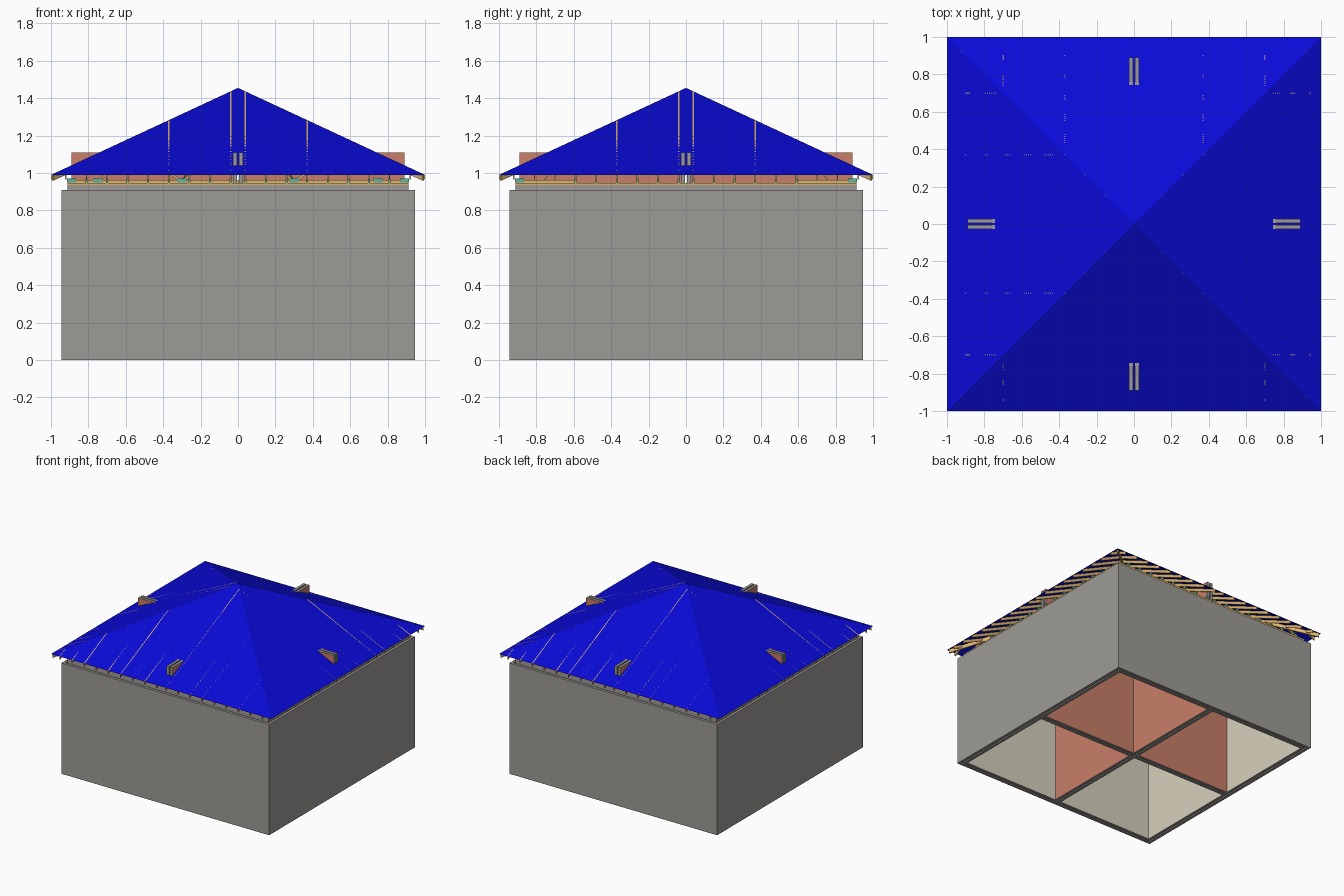
import bpy, bmesh
from mathutils import Vector

if "Cube" in bpy.data.objects:
    bpy.data.objects.remove(bpy.data.objects["Cube"])


def material(name, rgb):
    m = bpy.data.materials.new(name)
    m.diffuse_color = (*rgb, 1)
    m.use_nodes = True
    m.node_tree.nodes["Principled BSDF"].inputs["Base Color"].default_value = m.diffuse_color
    return m


GREY = material("concrete grey", (0.34, 0.33, 0.31))
BLUE = material("roof blue", (0.003, 0.003, 0.68))
WOOD = material("timber", (0.72, 0.46, 0.16))
BRICK = material("brick red", (0.58, 0.21, 0.14))
CREAM = material("plaster cream", (0.68, 0.63, 0.51))
GREEN = material("plate green", (0.12, 0.45, 0.32))


def finish(name, bm, mats, rule=None, recalc=True):
    if recalc:
        bmesh.ops.recalc_face_normals(bm, faces=bm.faces[:])
    bm.normal_update()
    if rule:
        for f in bm.faces:
            f.material_index = rule(f)
    me = bpy.data.meshes.new(name)
    bm.to_mesh(me)
    bm.free()
    for m in mats:
        me.materials.append(m)
    ob = bpy.data.objects.new(name, me)
    bpy.context.collection.objects.link(ob)
    return ob


def hexa(bm, bottom, top):
    b = [bm.verts.new(p) for p in bottom]
    t = [bm.verts.new(p) for p in top]
    bm.faces.new(b[::-1])
    bm.faces.new(t)
    for i in range(4):
        j = (i + 1) % 4
        bm.faces.new((b[i], b[j], t[j], t[i]))


def box(bm, x0, x1, y0, y1, z0, z1):
    c = [(x0, y0), (x1, y0), (x1, y1), (x0, y1)]
    hexa(bm, [(x, y, z0) for x, y in c], [(x, y, z1) for x, y in c])


def beam(bm, p, q, width, depth):
    """Timber whose top edge runs p to q, with plumb-cut ends."""
    p, q = Vector(p), Vector(q)
    d = q - p
    s = Vector((-d.y, d.x, 0)).normalized() * width / 2
    top = [p - s, q - s, q + s, p + s]
    hexa(bm, [v - Vector((0, 0, depth)) for v in top], top)


def ring(name, r_out, r_in, z0, z1, mats, rule=None):
    """Square wall ring."""
    bm = bmesh.new()
    loops = [[bm.verts.new((sx * r, sy * r, z))
              for sx, sy in ((-1, -1), (1, -1), (1, 1), (-1, 1))]
             for r, z in ((r_out, z0), (r_out, z1), (r_in, z1), (r_in, z0))]
    for k in range(4):
        a, b = loops[k], loops[(k + 1) % 4]
        for i in range(4):
            j = (i + 1) % 4
            bm.faces.new((a[i], a[j], b[j], b[i]))
    return finish(name, bm, mats, rule)


# Cavity walls, plaster on the room side, and timber wall plate
ring("outer_wall", 0.945, 0.923, 0, 0.91, [GREY])
ring("inner_wall", 0.912, 0.89, 0, 0.935, [GREY, CREAM],
     lambda f: int(f.normal.dot(f.calc_center_median()) < -0.5))
ring("wall_plate", 0.912, 0.89, 0.935, 0.947, [WOOD])

# Crossing double-leaf partitions, brick on the room sides
for name, swap in (("cross_partition", False), ("long_partition", True)):
    bm = bmesh.new()
    for su in (-1, 1):
        for sv in (-1, 1):
            u = sorted((su * (0.027 if swap else 0.005), su * 0.89))
            v = sorted((sv * 0.005, sv * 0.027))
            box(bm, *((*v, *u) if swap else (*u, *v)), 0, 1.11)
    axis = 0 if swap else 1
    finish(name, bm, [GREY, BRICK],
           lambda f: int(f.normal[axis] * f.calc_center_median()[axis] > 0.02))


def roof_z(r):
    return 0.99 + 0.465 * (1 - r)


# Pyramid roof sheet
bm = bmesh.new()
eave = [bm.verts.new((x, y, roof_z(1))) for x, y in ((-1, -1), (1, -1), (1, 1), (-1, 1))]
apex = bm.verts.new((0, 0, roof_z(0)))
for i in range(4):
    bm.faces.new((eave[i], eave[(i + 1) % 4], apex))
finish("roof_sheet", bm, [BLUE], recalc=False)

SPACING = [s * (0.04 + 0.11 * k) for k in range(9) for s in (-1, 1)]
TIE = 0.962
W = 0.008

# Rafters on all four slopes, each ending at a hip
bm = bmesh.new()
for c in SPACING:
    r = abs(c)
    for s in (-1, 1):
        beam(bm, (s, c, roof_z(1)), (s * r, c, roof_z(r)), W, 0.024)
        beam(bm, (c, s, roof_z(1)), (c, s * r, roof_z(r)), W, 0.024)
finish("rafters", bm, [WOOD])

# Hip rafters
bm = bmesh.new()
for sx in (-1, 1):
    for sy in (-1, 1):
        beam(bm, (sx * 0.99, sy * 0.99, roof_z(0.99) - 0.005), (0, 0, roof_z(0) - 0.005), 0.012, 0.03)
finish("hip_rafters", bm, [WOOD])

# Main trusses: tie, flat top chord and webs, with joint plates
ties, webs, plates = bmesh.new(), bmesh.new(), bmesh.new()
for c in SPACING:
    r = abs(c)
    if r < 0.6:
        beam(ties, (-0.91, c, TIE), (0.91, c, TIE), W, 0.015)
        beam(ties, (-r, c, roof_z(r) - 0.003), (r, c, roof_z(r) - 0.003), W, 0.02)
        for s in (-1, 1):
            top = roof_z(0.6) - 0.012
            mid = roof_z(max(r, 0.05)) - 0.015
            beam(webs, (s * 0.75, c, TIE), (s * 0.6, c, top), W, 0.015)
            beam(webs, (s * 0.6, c, top), (s * 0.3, c, TIE), W, 0.015)
            beam(webs, (s * 0.3, c, TIE), (s * 0.04, c, mid), W, 0.015)
            for u in (0.3, 0.75, 0.89):
                box(plates, s * u - 0.025, s * u + 0.025, c - 0.005, c + 0.005, 0.949, 0.972)
    # Jack trusses between the end girders and the front and back walls
    for s in (-1, 1):
        if r < 0.9:
            beam(ties, (c, s * 0.91, TIE), (c, s * 0.59, TIE), W, 0.015)
            box(plates, c - 0.005, c + 0.005, s * 0.89 - 0.025, s * 0.89 + 0.025, 0.949, 0.972)
        if r < 0.7:
            beam(webs, (c, s * 0.76, TIE), (c, s * 0.66, roof_z(max(0.66, r)) - 0.012), W, 0.015)
finish("truss_ties", ties, [WOOD])
finish("truss_webs", webs, [WOOD])
finish("truss_plates", plates, [GREEN])
